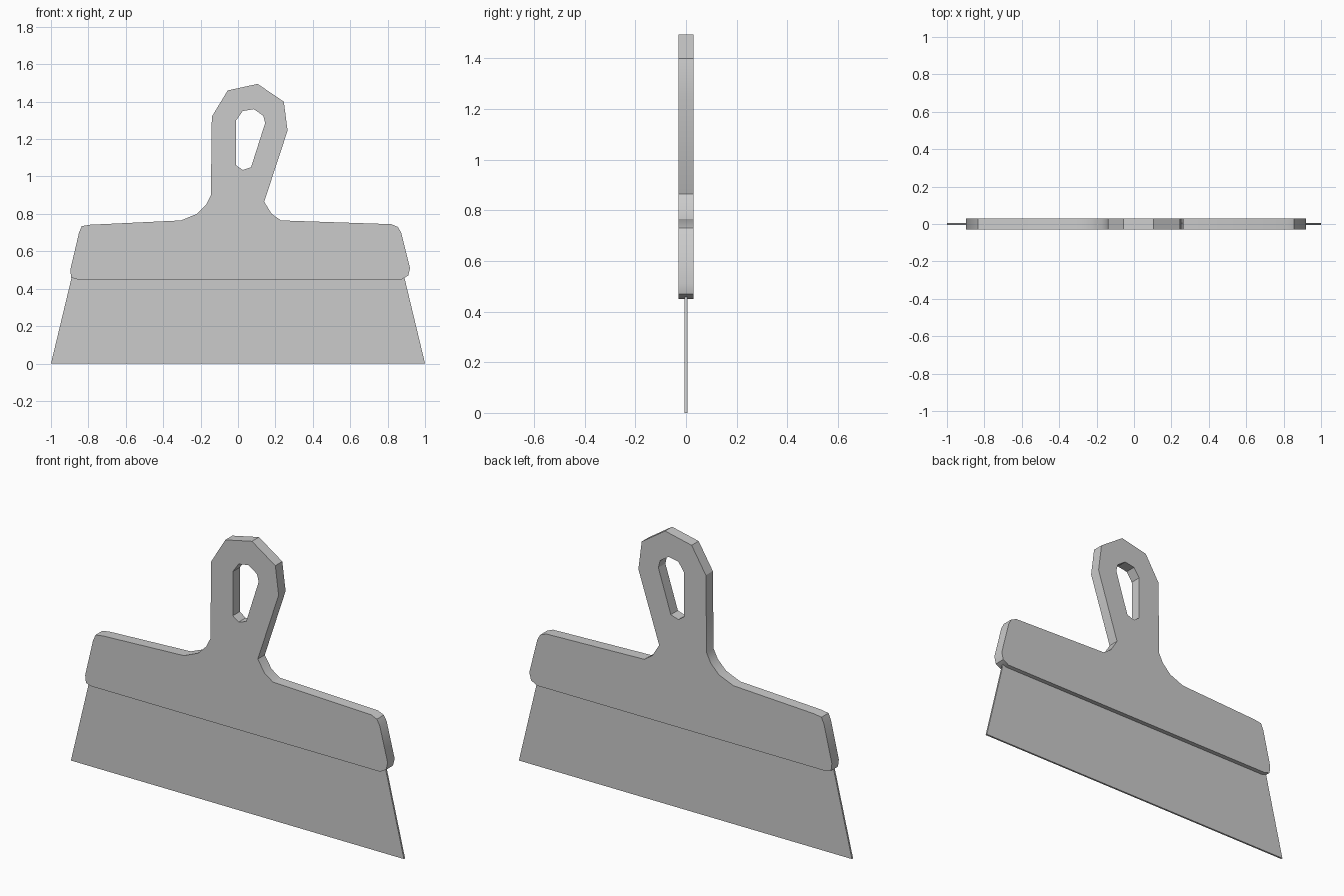
import bpy, bmesh
from math import radians

cube = bpy.data.objects.get("Cube")
if cube:
    bpy.data.objects.remove(cube, do_unlink=True)

GREY = (0.6, 0.6, 0.6, 1.0)
grey = bpy.data.materials.new("plain grey")
grey.use_nodes = True
grey.diffuse_color = GREY
grey.node_tree.nodes["Principled BSDF"].inputs["Base Color"].default_value = GREY


def plate(name, loops, half):
    """Fill closed x-z outlines (later ones are holes) and thicken along y."""
    bm = bmesh.new()
    for loop in loops:
        verts = [bm.verts.new((x, -half, z)) for x, z in loop]
        for a, b in zip(verts, verts[1:] + verts[:1]):
            bm.edges.new((a, b))
    bmesh.ops.triangle_fill(bm, edges=bm.edges[:], use_beauty=True)
    front = bm.faces[:]
    back = bmesh.ops.extrude_face_region(bm, geom=front, use_keep_orig=True)
    for item in back["geom"]:
        if isinstance(item, bmesh.types.BMVert):
            item.co.y = half
    bmesh.ops.recalc_face_normals(bm, faces=bm.faces[:])
    bmesh.ops.dissolve_limit(bm, angle_limit=radians(1), verts=[], edges=bm.edges[:])
    mesh = bpy.data.meshes.new(name)
    bm.to_mesh(mesh)
    bm.free()
    mesh.materials.append(grey)
    obj = bpy.data.objects.new(name, mesh)
    bpy.context.collection.objects.link(obj)
    bpy.ops.object.select_all(action="DESELECT")
    obj.select_set(True)
    bpy.context.view_layer.objects.active = obj
    bpy.ops.object.shade_smooth_by_angle(angle=radians(30))
    return obj


# Handle: wide clamp, flared neck and angular grip
right_shoulder = [(-.305, .765), (-.79, .742), (-.835, .735), (-.85, .70),
                  (-.897, .50), (-.892, .46), (-.86, .45)]
left_shoulder = [(.875, .45), (.91, .47), (.92, .51), (.872, .70),
                 (.855, .73), (.82, .745), (.23, .765)]
grip = [(.18, .80), (.14, .865), (.265, 1.245), (.245, 1.40), (.105, 1.495),
        (-.055, 1.46), (-.14, 1.32), (-.145, .90), (-.17, .85), (-.22, .80)]
hanging_hole = [(-.01, 1.30), (.025, 1.35), (.085, 1.36), (.135, 1.325),
                (.145, 1.285), (.07, 1.05), (.025, 1.035), (-.01, 1.06)]
plate("handle", [right_shoulder + left_shoulder + grip, hanging_hole], 0.03)

# Blade: thin flaring sheet seated inside the clamp
plate("blade", [[(-1, 0), (1, 0), (.88, .5), (-.88, .5)]], 0.005)
